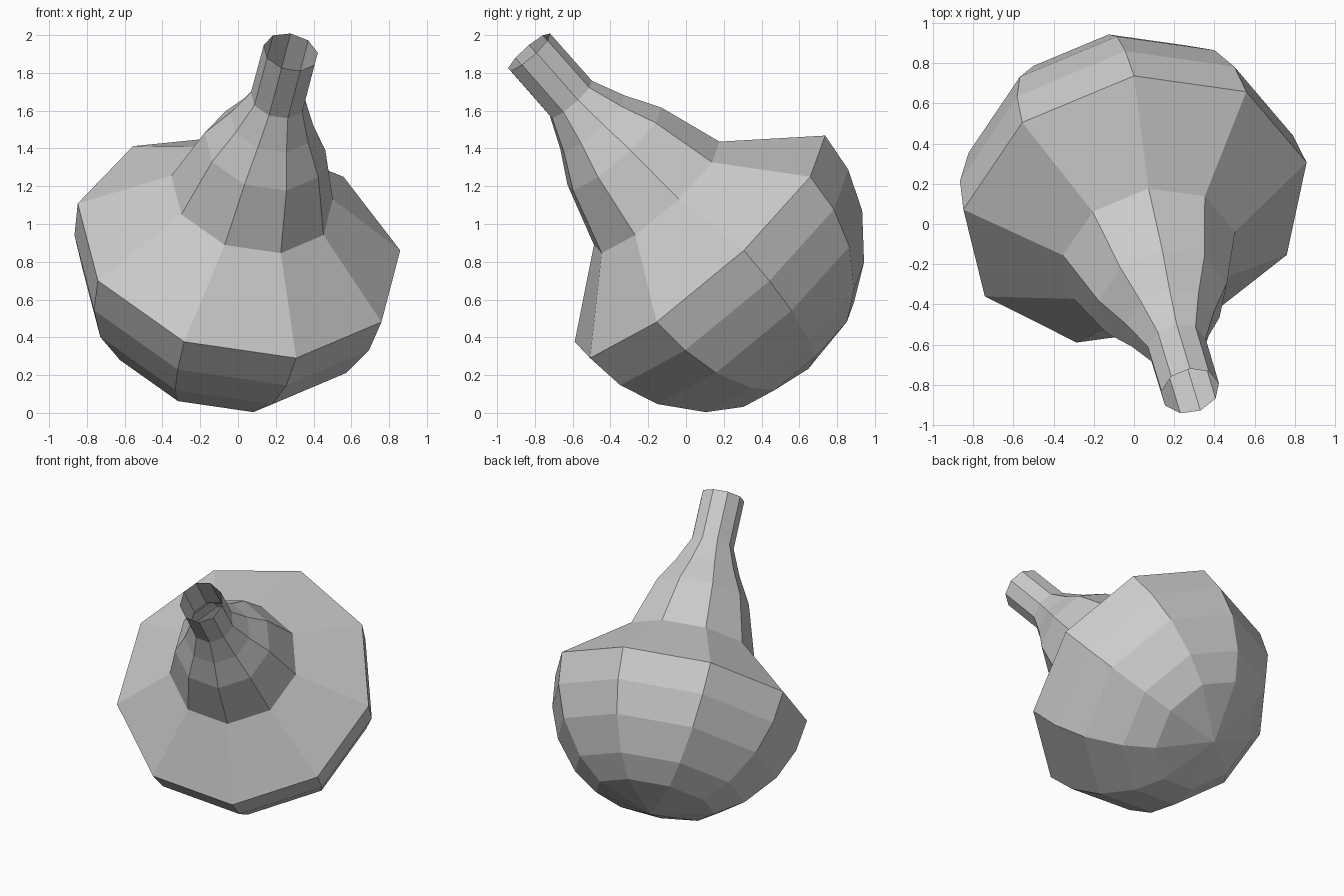
import bpy, bmesh, math
from mathutils import Vector

if "Cube" in bpy.data.objects:
    bpy.data.objects.remove(bpy.data.objects["Cube"])

SIDES = 9
centre = Vector((0.006, 0.074, 0.883))          # centre of the widest ring
axis = Vector((0.196, -0.648, 0.736)).normalized()
u = Vector((-0.006, 0.666, 0.587))
u = (u - axis * u.dot(axis)).normalized()
w = u.cross(axis)

# (distance along the tilted axis, radius): bowl first, then shoulder, neck and spout
profile = [(-0.778, 0.415), (-0.652, 0.595), (-0.437, 0.768), (-0.220, 0.857),
           (0.0, 0.884), (0.353, 0.443), (0.700, 0.331), (0.880, 0.227),
           (1.055, 0.149), (1.396, 0.148)]


def ring(bm, t, r):
    verts = []
    for i in range(SIDES):
        a = 2 * math.pi * i / SIDES
        verts.append(bm.verts.new(centre + axis * t + (u * math.cos(a) + w * math.sin(a)) * r))
    return verts


bm = bmesh.new()
rings = [ring(bm, t, r) for t, r in profile]

# walls between neighbouring rings, wound to face outward; the spout end stays open
for low, high in zip(rings, rings[1:]):
    for i in range(SIDES):
        j = (i + 1) % SIDES
        bm.faces.new((low[i], high[i], high[j], low[j]))

# pointed fan closing the bowl
pole = bm.verts.new(centre - axis * 0.884)
for i in range(SIDES):
    bm.faces.new((pole, rings[0][i], rings[0][(i + 1) % SIDES]))

bmesh.ops.recalc_face_normals(bm, faces=bm.faces[:])

mesh = bpy.data.meshes.new("tilted_flask")
bm.to_mesh(mesh)
bm.free()
obj = bpy.data.objects.new("tilted_flask", mesh)
bpy.context.collection.objects.link(obj)
